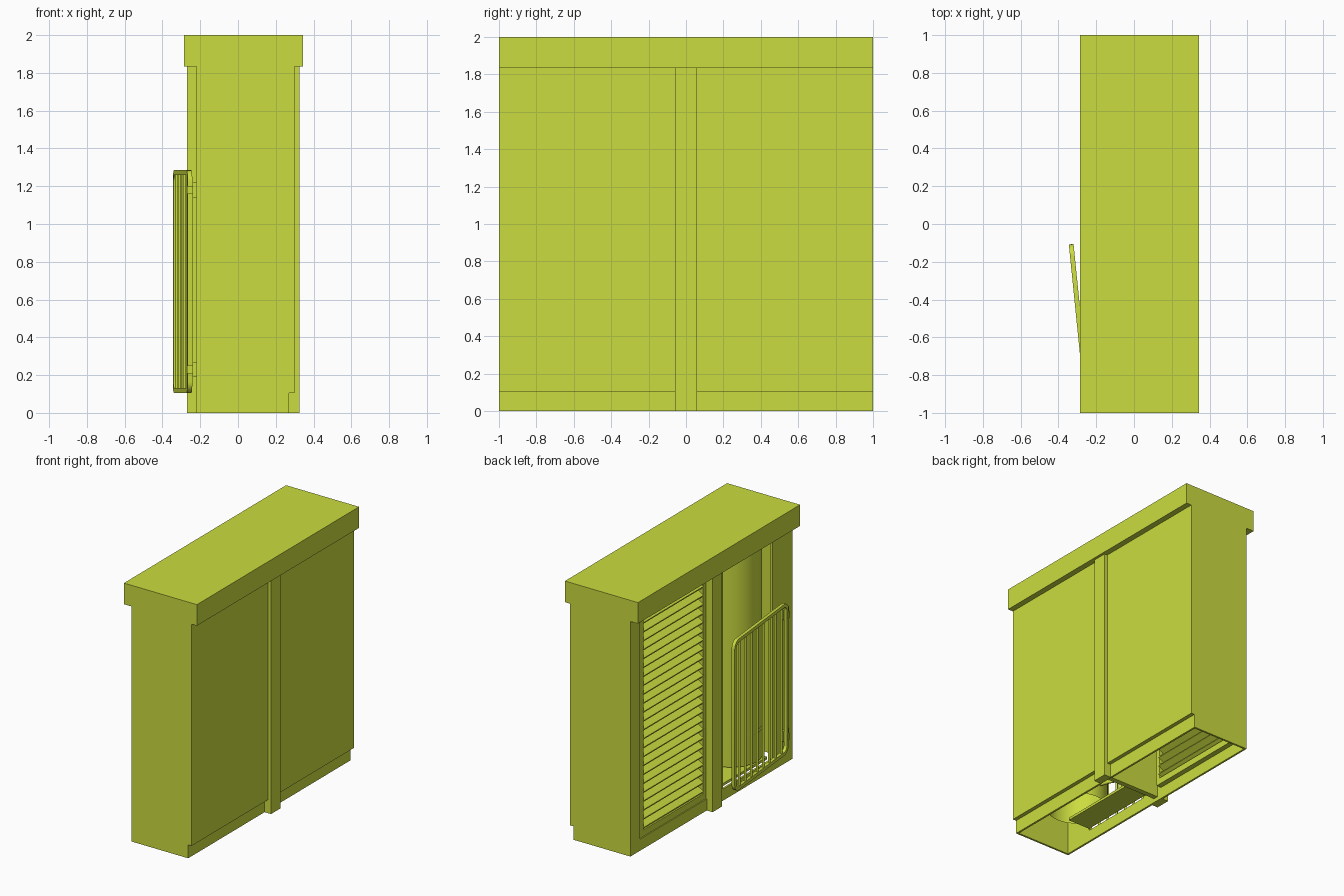
import bpy, math
from mathutils import Vector, Matrix

if "Cube" in bpy.data.objects:
    bpy.data.objects.remove(bpy.data.objects["Cube"])

mat = bpy.data.materials.new("lime_paint")
mat.diffuse_color = (0.6, 0.72, 0.05, 1)
mat.use_nodes = True
mat.node_tree.nodes["Principled BSDF"].inputs["Base Color"].default_value = mat.diffuse_color


def box(name, x, y, z, tilt=0):
    bpy.ops.mesh.primitive_cube_add(size=1)
    o = bpy.context.object
    o.name = name
    o.location = [(a + b) / 2 for a, b in (x, y, z)]
    o.scale = [b - a for a, b in (x, y, z)]
    o.rotation_euler.y = tilt
    o.data.materials.append(mat)
    return o


def cyl(name, r, h, loc, sides=12, fill='NGON'):
    bpy.ops.mesh.primitive_cylinder_add(vertices=sides, radius=r, depth=h, location=loc, end_fill_type=fill)
    o = bpy.context.object
    o.name = name
    o.data.materials.append(mat)
    bpy.ops.object.shade_smooth_by_angle(angle=math.radians(40))
    return o


def curve(name, dims, splines, cyclic):
    cu = bpy.data.curves.new(name, 'CURVE')
    cu.dimensions = dims
    for pts in splines:
        s = cu.splines.new('POLY')
        s.points.add(len(pts) - 1)
        for p, q in zip(s.points, pts):
            p.co = (*q, 1)
        s.use_cyclic_u = cyclic
    cu.materials.append(mat)
    o = bpy.data.objects.new(name, cu)
    bpy.context.collection.objects.link(o)
    return o


# Roof cap
box("roof_cap", (-0.285, 0.345), (-1, 1), (1.835, 2))

# End walls, centre partition and projecting posts
for s in (-1, 1):
    y0, y1 = sorted((s * 0.985, s * 1.0))
    box("end_wall", (-0.22, 0.27), (y0, y1), (0, 1.84))
    box("end_wall_edge", (0.27, 0.30), (y0, y1), (0.105, 1.84))
box("centre_partition", (-0.22, 0.28), (-0.02, 0.02), (0.03, 1.84))
box("rear_post", (0.26, 0.325), (-0.058, 0.058), (0, 1.84))
box("front_post", (-0.27, -0.205), (-0.058, 0.058), (0, 1.84))

# Closed side: two panels over a set-back plinth
for s in (-1, 1):
    y0, y1 = sorted((s * 0.058, s * 0.999))
    box("back_panel", (0.27, 0.30), (y0, y1), (0.105, 1.84))
    box("back_plinth", (0.255, 0.27), (y0, y1), (0, 0.11))
    box("front_sill", (-0.22, -0.205), (y0, y1), (0, 0.09))

# Louvred bay: jamb, set-back inner frame and slats
box("louvre_jamb", (-0.22, -0.20), (0.88, 0.999), (0.09, 1.84))
for y in ((0.058, 0.09), (0.83, 0.88)):
    box("louvre_frame_side", (-0.212, -0.165), y, (0.09, 1.838))
for z in ((0.09, 0.14), (1.79, 1.838)):
    box("louvre_frame_rail", (-0.212, -0.165), (0.09, 0.83), z)
n = 24
for i in range(n):
    z = 0.165 + i * (1.60 / (n - 1))
    box("louvre_slat", (-0.212, -0.160), (0.085, 0.835), (z - 0.010, z + 0.010), -math.radians(32))

# Open bay: jambs beside the opening
box("hinge_jamb", (-0.22, -0.205), (-0.999, -0.75), (0.09, 1.84))
box("latch_jamb", (-0.22, -0.205), (-0.14, -0.058), (0.09, 1.84))

# Tank with a band, a tap and a tray
cyl("tank", 0.22, 1.715, (0.03, -0.60, 0.978), 48, 'NOTHING')
cyl("tank_band", 0.226, 0.03, (0.03, -0.60, 0.36), 48, 'NOTHING')
tap = curve("tap_pipe", '3D', [[(0, -0.4, 0.24), (-0.03, -0.32, 0.24), (-0.06, -0.27, 0.24),
                                (-0.08, -0.25, 0.22), (-0.08, -0.25, 0.17)]], False)
tap.data.bevel_depth = 0.014
tap.data.use_fill_caps = True
cyl("tap_handle", 0.025, 0.015, (-0.05, -0.29, 0.265), 12)
box("drip_tray", (-0.19, 0.0), (-0.73, -0.06), (0.09, 0.11))

# Barred gate, standing slightly ajar: flat rounded frame with round bars
hinge = Vector((-0.254, -0.885, 0))
tip = Vector((-0.3325, -0.107, 0))
W = (tip - hinge).length
u = (tip - hinge).normalized()
up = Vector((0, 0, 1))
Z0, Z1 = 0.105, 1.285


def rounded(inset, r):
    pts = []
    a0, a1, z0, z1 = inset + r, W - inset - r, Z0 + inset + r, Z1 - inset - r
    for k, (a, z) in enumerate(((a1, z1), (a0, z1), (a0, z0), (a1, z0))):
        for j in range(7):
            t = math.pi / 2 * (k + j / 6)
            pts.append((a + r * math.cos(t), z + r * math.sin(t), 0))
    return pts


frame = curve("gate_frame", '2D', [rounded(0, 0.06), rounded(0.026, 0.036)], True)
frame.data.fill_mode = 'BOTH'
frame.data.extrude = 0.0125
m = Matrix((u, up, u.cross(up))).transposed().to_4x4()
m.translation = hinge
frame.matrix_world = m
for i in range(1, 9):
    p = hinge + u * (W * i / 9)
    cyl("gate_bar", 0.009, Z1 - Z0 - 0.04, (p.x, p.y, (Z0 + Z1) / 2), 12)

# Hinges fixed to the jamb
for z in (0.23, 1.18):
    box("hinge_leaf", (-0.24, -0.22), (-0.93, -0.86), (z - 0.04, z + 0.04))
    box("hinge_knuckle", (-0.27, -0.235), (-0.90, -0.87), (z - 0.022, z + 0.022))
